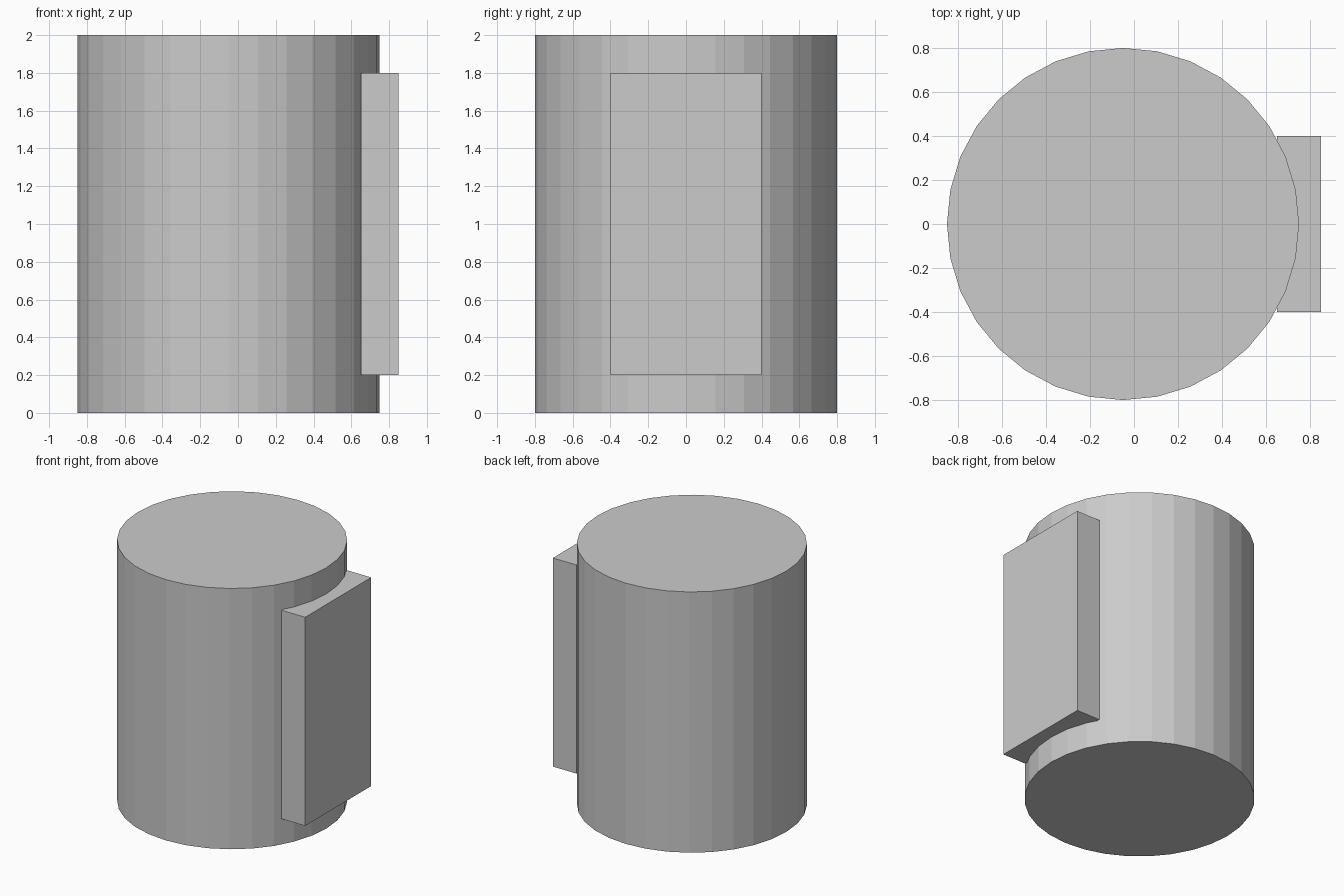
import bpy

if "Cube" in bpy.data.objects:
    bpy.data.objects.remove(bpy.data.objects["Cube"])

# Main drum: 32 flat sides
bpy.ops.mesh.primitive_cylinder_add(vertices=32, radius=0.8, depth=2.0,
                                    location=(-0.05, 0, 1.0))
bpy.context.object.name = "drum_body"

# Flat panel set into the right side
bpy.ops.mesh.primitive_cube_add(size=1, location=(0.75, 0, 1.0))
panel = bpy.context.object
panel.name = "side_panel"
panel.scale = (0.2, 0.8, 1.6)
bpy.ops.object.transform_apply(location=False, rotation=False, scale=True)
